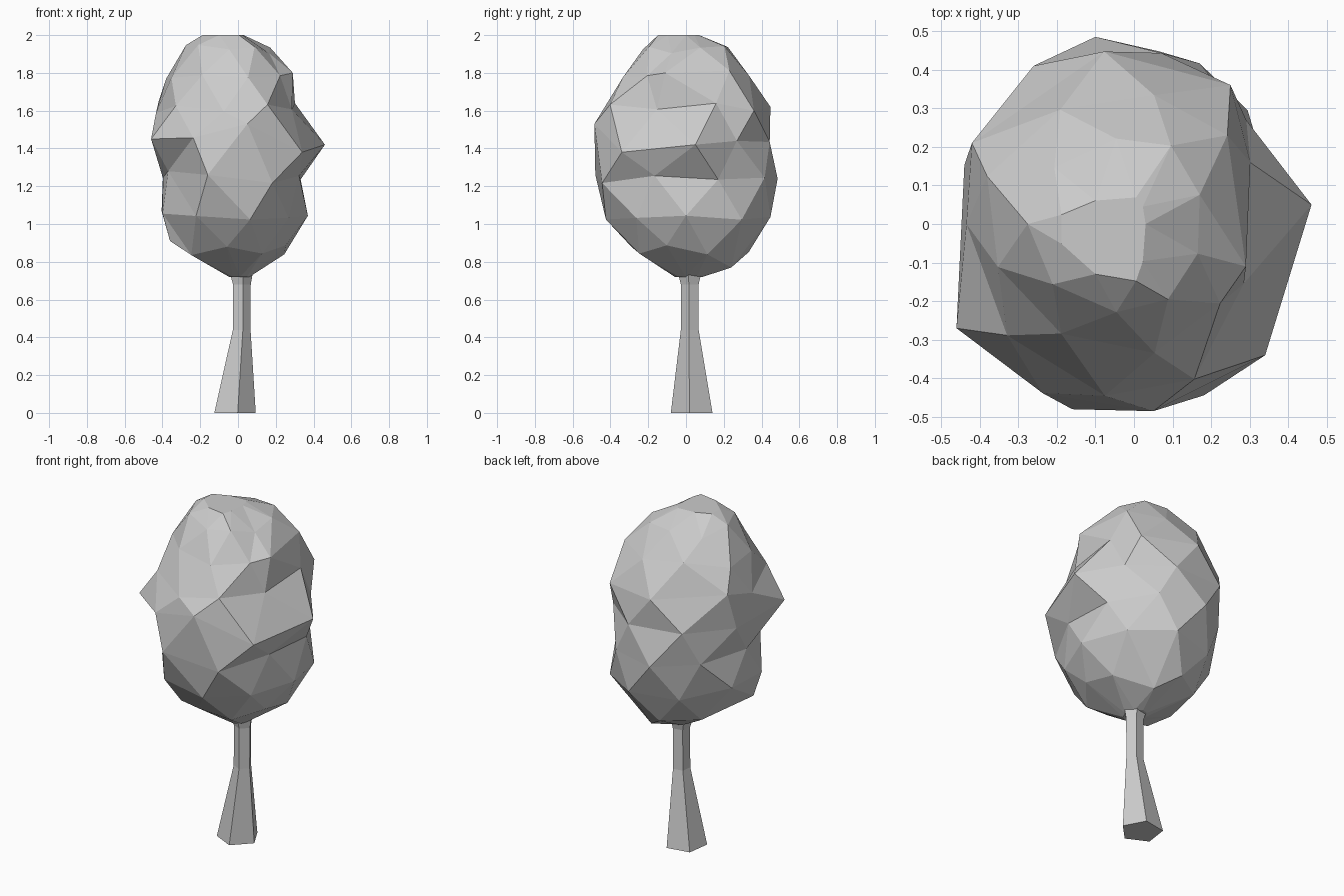
import bpy
import random
from math import cos, sin, radians, tau
from mathutils import Vector

if "Cube" in bpy.data.objects:
    bpy.data.objects.remove(bpy.data.objects["Cube"])

random.seed(7)


def loft(name, rings, staggered=False):
    """Skin equal-count rings and cap both ends; staggered rings get triangles."""
    n = len(rings[0])
    verts = [v for ring in rings for v in ring]
    faces = [tuple(reversed(range(n))), tuple(range(len(verts) - n, len(verts)))]
    for k in range(len(rings) - 1):
        for i in range(n):
            j = (i + 1) % n
            a, b, c, d = k * n + i, k * n + j, (k + 1) * n + j, (k + 1) * n + i
            if not staggered:
                faces.append((a, b, c, d))
            elif k % 2:
                faces += [(a, b, c), (a, c, d)]
            else:
                faces += [(a, b, d), (b, c, d)]
    mesh = bpy.data.meshes.new(name)
    mesh.from_pydata(verts, [], faces)
    mesh.update()
    obj = bpy.data.objects.new(name, mesh)
    bpy.context.collection.objects.link(obj)
    return obj


# Trunk: five-sided, flared at the foot (z, centre x, centre y, radius)
trunk_levels = [(0, -.022, .035, .117), (.44, .017, .022, .05),
                (.68, .018, .022, .05), (.80, .01, .022, .08)]
loft("trunk", [[Vector((x + r * cos(radians(-80 + 72 * i)),
                        y + r * sin(radians(-80 + 72 * i)), z)) for i in range(5)]
               for z, x, y, r in trunk_levels])

# Crown silhouette: z, left, right, front, back extents
profile = [(.72, .05, .06, .06, .09), (.86, .33, .26, .29, .33),
           (1.05, .43, .36, .42, .43), (1.24, .40, .34, .48, .48),
           (1.43, .45, .39, .48, .43), (1.61, .44, .31, .46, .45),
           (1.79, .38, .30, .33, .34), (1.93, .26, .18, .23, .22),
           (2.0, .20, .03, .15, .07)]
SIDES = 9
crown = []
for k, (z, left, right, front, back) in enumerate(profile):
    ring = []
    inner = 0 < k < len(profile) - 1
    for i in range(SIDES):
        # every other ring is turned half a step
        a = tau * (i + .5 * (k % 2)) / SIDES
        c, s = cos(a), sin(a)
        f = random.uniform(.97, 1.07) if inner else 1
        dz = random.uniform(-.03, .03) if inner else 0
        ring.append(Vector((c * f * (right if c > 0 else left),
                            s * f * (back if s > 0 else front), z + dz)))
    crown.append(ring)

# Prominent corners of the foliage: pull the nearest free vertex to each
free = [v for ring in crown[1:-1] for v in ring]
for tip in [(.46, .05, 1.42), (-.46, -.27, 1.45), (.34, -.34, 1.38), (-.16, -.48, 1.26),
            (.05, -.485, 1.53), (.25, .36, 1.60), (-.10, .485, 1.24), (-.26, .41, 1.45),
            (-.42, .21, 1.65), (-.36, -.12, .91), (.06, .24, .77), (.29, -.11, 1.80),
            (-.37, -.17, 1.28)]:
    t = Vector(tip)
    near = min(range(len(free)), key=lambda q: (free[q] - t).length)
    free.pop(near)[:] = t

# Keep the crown inside its overall width and depth
for ring in crown:
    for v in ring:
        v.x = max(-.463, min(.463, v.x))
        v.y = max(-.487, min(.487, v.y))
loft("foliage", crown, staggered=True)
